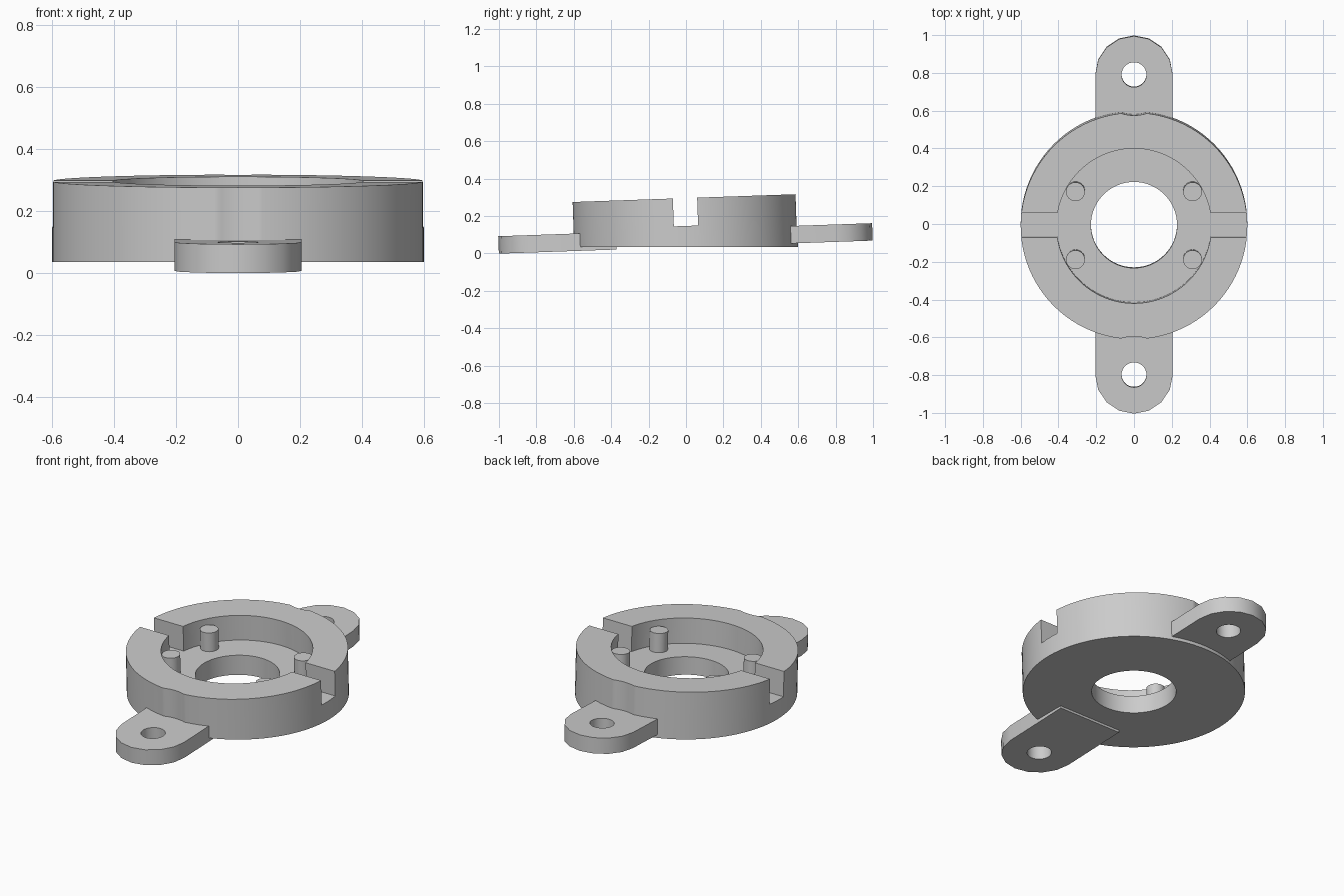
import bpy
import bmesh
import math
from mathutils import Matrix

if "Cube" in bpy.data.objects:
    bpy.data.objects.remove(bpy.data.objects["Cube"], do_unlink=True)

TILT = math.radians(2)
HOLE_Y = 0.795        # distance of the mounting holes from the centre
TAB_BOTTOM, TAB_TOP = 0.034, 0.127
FLOOR = 0.147

grey = bpy.data.materials.new("plain grey")
grey.use_nodes = True
grey.diffuse_color = (0.6, 0.6, 0.6, 1)
grey.node_tree.nodes["Principled BSDF"].inputs["Base Color"].default_value = (0.6, 0.6, 0.6, 1)


def make_object(name, bm, tilted=True):
    bmesh.ops.recalc_face_normals(bm, faces=bm.faces)
    mesh = bpy.data.meshes.new(name)
    bm.to_mesh(mesh)
    bm.free()
    mesh.materials.append(grey)
    obj = bpy.data.objects.new(name, mesh)
    bpy.context.collection.objects.link(obj)
    if tilted:
        obj.rotation_euler.x = TILT
    return obj


def cylinder(name, radius, x, y, bottom, top, segments):
    bm = bmesh.new()
    bmesh.ops.create_cone(bm, cap_ends=True, segments=segments, radius1=radius,
                          radius2=radius, depth=top - bottom,
                          matrix=Matrix.Translation((x, y, (bottom + top) / 2)))
    return make_object(name, bm)


def box(name, low, high, tilted=True):
    bm = bmesh.new()
    bmesh.ops.create_cube(bm, size=1)
    for v in bm.verts:
        v.co = [(a + b) / 2 + c * (b - a) for a, b, c in zip(low, high, v.co)]
    return make_object(name, bm, tilted)


def cut(obj, cutter):
    """Subtract the cutter from the object, then discard the cutter."""
    mod = obj.modifiers.new("cut", "BOOLEAN")
    mod.operation = "DIFFERENCE"
    mod.solver = "EXACT"
    mod.object = cutter
    bpy.context.view_layer.update()
    bpy.context.view_layer.objects.active = obj
    bpy.ops.object.modifier_apply(modifier=mod.name)
    bpy.data.objects.remove(cutter, do_unlink=True)


def smooth(obj):
    bpy.ops.object.select_all(action="DESELECT")
    obj.select_set(True)
    bpy.context.view_layer.objects.active = obj
    bpy.ops.object.shade_smooth_by_angle(angle=math.radians(30))


def make_tab(name, side):
    # Straight shank with a rounded outer end
    outline = [(0.205, 0.37)]
    for i in range(9):
        a = math.pi * i / 8
        outline.append((0.205 * math.cos(a), HOLE_Y + 0.205 * math.sin(a)))
    outline.append((-0.205, 0.37))
    bm = bmesh.new()
    face = bm.faces.new([bm.verts.new((x, side * y, TAB_BOTTOM)) for x, y in outline])
    extruded = bmesh.ops.extrude_face_region(bm, geom=[face])["geom"]
    bmesh.ops.translate(bm, vec=(0, 0, TAB_TOP - TAB_BOTTOM),
                        verts=[v for v in extruded if isinstance(v, bmesh.types.BMVert)])
    tab = make_object(name, bm)
    cut(tab, cylinder("screw_hole", 0.066, 0, side * HOLE_Y, -0.1, 0.3, 32))
    smooth(tab)


# Round housing with recess, centre hole and cross slot
housing = cylinder("housing", 0.6, 0, 0, -0.1, 0.296, 96)
cut(housing, cylinder("recess", 0.41, 0, 0, FLOOR, 0.5, 96))
cut(housing, cylinder("centre_hole", 0.228, 0, 0, -0.3, 0.5, 64))
cut(housing, box("slot", (-0.8, -0.06, FLOOR), (0.8, 0.07, 0.5)))

# Screw head clearance above each tab
for side in (-1, 1):
    cut(housing, cylinder("clearance", 0.21, 0, side * HOLE_Y, TAB_TOP, 0.5, 48))

# Level underside
cut(housing, box("underside", (-1, -1, -0.5), (1, 1, 0.035), tilted=False))
smooth(housing)

# Mounting tabs
make_tab("front_tab", -1)
make_tab("back_tab", 1)

# Locating pins inside the recess
for x, x_name in ((-0.31, "right"), (0.31, "left")):
    for y, y_name in ((-0.18, "front"), (0.18, "back")):
        smooth(cylinder(f"{y_name}_{x_name}_pin", 0.05, x, y, FLOOR - 0.01, 0.26, 32))
